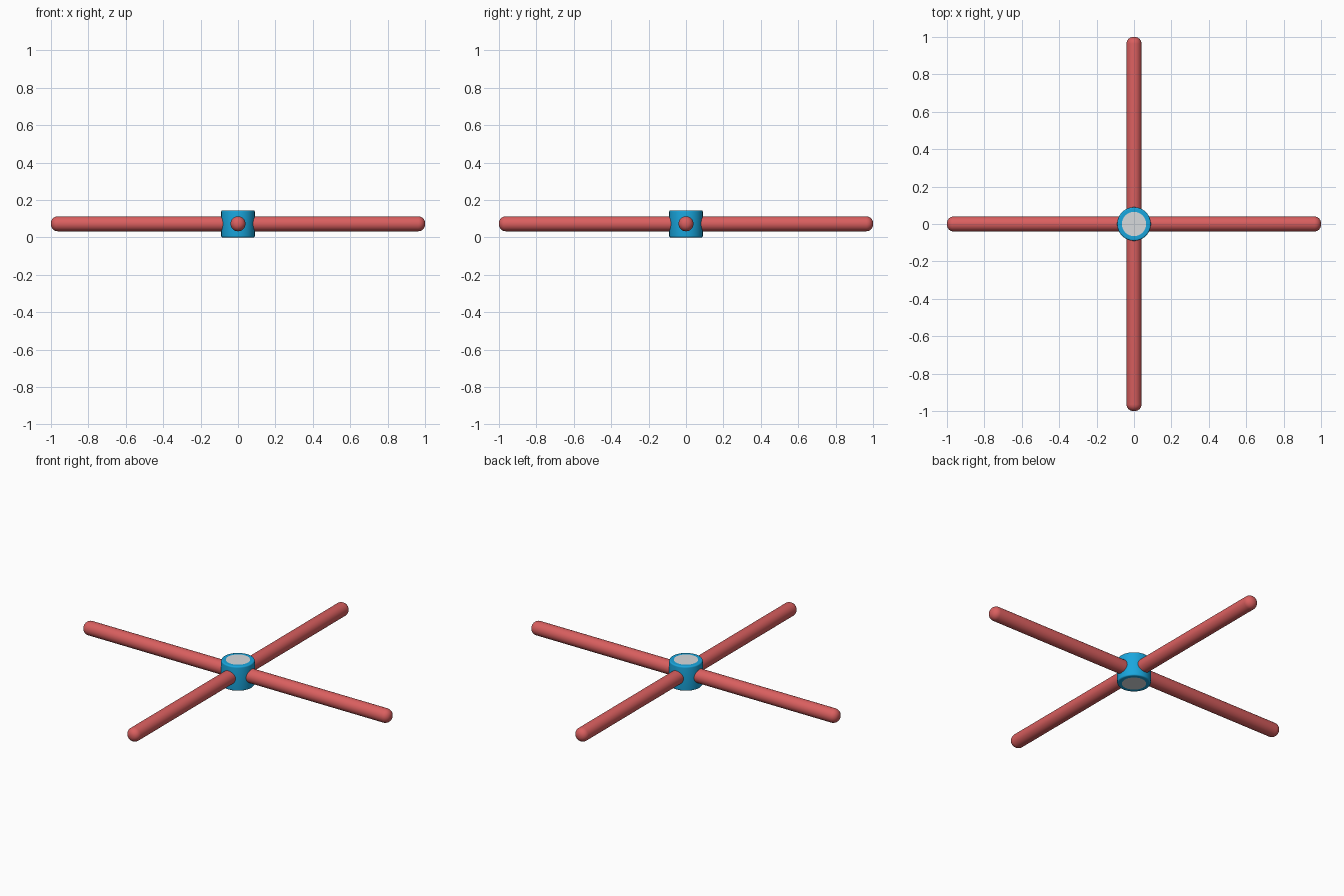
import bpy
import bmesh
from math import pi, sin, cos
from mathutils import Matrix, Vector

cube = bpy.data.objects.get("Cube")
if cube:
    bpy.data.objects.remove(cube, do_unlink=True)

HEIGHT = 0.145
MID = HEIGHT / 2
HUB_R = 0.09
ROD_R = 0.04


def material(name, rgb):
    mat = bpy.data.materials.new(name)
    mat.use_nodes = True
    colour = (*rgb, 1)
    mat.diffuse_color = colour
    mat.node_tree.nodes["Principled BSDF"].inputs["Base Color"].default_value = colour
    return mat


red = material("soft red", (0.70, 0.115, 0.115))
blue = material("bright blue", (0.01, 0.38, 0.72))
grey = material("pale grey", (0.68, 0.70, 0.72))


def lathe(name, profile, mats, matrix, steps=40):
    """Spin (radius, height) points about z, then place the result."""
    bm = bmesh.new()
    verts = [bm.verts.new((r, 0, z)) for r, z in profile]
    edges = [bm.edges.new(pair) for pair in zip(verts, verts[1:])]
    bmesh.ops.spin(bm, geom=verts + edges, cent=(0, 0, 0), axis=(0, 0, 1),
                   angle=2 * pi, steps=steps, use_merge=True)
    bmesh.ops.remove_doubles(bm, verts=bm.verts, dist=0.00005)
    bmesh.ops.recalc_face_normals(bm, faces=bm.faces)
    bm.transform(matrix)
    mesh = bpy.data.meshes.new(name)
    bm.to_mesh(mesh)
    bm.free()
    for mat in mats:
        mesh.materials.append(mat)
    obj = bpy.data.objects.new(name, mesh)
    bpy.context.collection.objects.link(obj)
    bpy.ops.object.select_all(action='DESELECT')
    obj.select_set(True)
    bpy.context.view_layer.objects.active = obj
    bpy.ops.object.shade_smooth_by_angle(angle=pi / 5)
    return obj


def rounded_corner(radius, top, size, steps=6):
    """Points of a quarter-round from the side wall up to the flat end."""
    angles = [pi / 2 * i / steps for i in range(steps + 1)]
    return [(radius - size + size * cos(a), top - size + size * sin(a)) for a in angles]


# Hub: short drum with softened rims and an inset pale disc at each end
half = [*rounded_corner(HUB_R, MID, 0.008), (0.065, MID), (0, MID)]
profile = [(r, -z) for r, z in reversed(half)] + half
hub = lathe("hub", profile, [blue, grey], Matrix.Translation((0, 0, MID)), 48)
for face in hub.data.polygons:
    centre = face.center
    if abs(face.normal.z) > 0.99 and Vector(centre[:2]).length < 0.06:
        face.material_index = 1

# Rods: four round-ended bars radiating from the hub
rod_profile = [(0, 0), (ROD_R, 0), *rounded_corner(ROD_R, 1.0, 0.036), (0, 1.0)]
for i, name in enumerate(("left_rod", "back_rod", "right_rod", "front_rod")):
    place = (Matrix.Translation((0, 0, MID)) @ Matrix.Rotation(i * pi / 2, 4, 'Z')
             @ Matrix.Rotation(pi / 2, 4, 'Y'))
    lathe(name, rod_profile, [red], place, 32)
